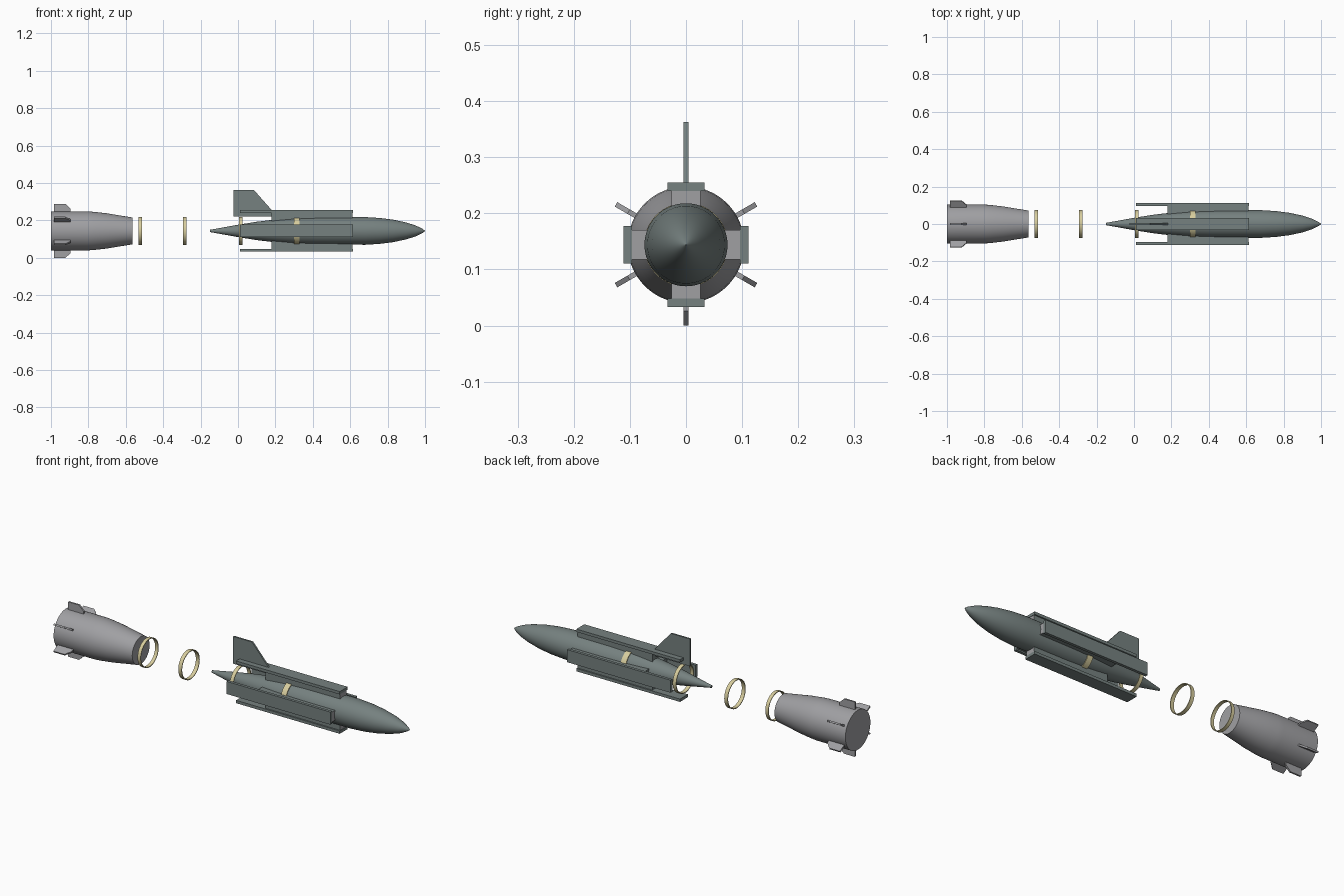
import bpy, bmesh
from math import cos, sin, pi, radians
from mathutils import Matrix, Vector

AXIS_Z = 0.144

cube = bpy.data.objects.get("Cube")
if cube:
    bpy.data.objects.remove(cube, do_unlink=True)


def material(name, rgb):
    mat = bpy.data.materials.new(name)
    mat.use_nodes = True
    mat.diffuse_color = (*rgb, 1)
    mat.node_tree.nodes["Principled BSDF"].inputs["Base Color"].default_value = (*rgb, 1)
    return mat


GREEN = material("grey green", (0.18, 0.22, 0.215))
GREY = material("light grey", (0.35, 0.35, 0.365))
CREAM = material("cream", (0.68, 0.61, 0.34))


def finish(name, bm, mats, angle=0, smooth=False):
    """Turn about the long axis, lift to axis height and link."""
    bmesh.ops.recalc_face_normals(bm, faces=bm.faces)
    turn = Matrix.Translation((0, 0, AXIS_Z)) @ Matrix.Rotation(radians(angle), 4, 'X')
    bmesh.ops.transform(bm, matrix=turn, verts=bm.verts)
    mesh = bpy.data.meshes.new(name)
    bm.to_mesh(mesh)
    bm.free()
    obj = bpy.data.objects.new(name, mesh)
    bpy.context.collection.objects.link(obj)
    for mat in mats:
        mesh.materials.append(mat)
    if smooth:
        bpy.ops.object.select_all(action='DESELECT')
        obj.select_set(True)
        bpy.context.view_layer.objects.active = obj
        bpy.ops.object.shade_smooth_by_angle(angle=radians(30))
    return obj


def lathe(name, profile, mat, closed=False, sides=64):
    """Spin (x, radius) points about the x axis."""
    bm = bmesh.new()
    rings = []
    for x, r in profile:
        rings.append([bm.verts.new((x, r * cos(2 * pi * i / sides), r * sin(2 * pi * i / sides)))
                      for i in range(sides)])
    pairs = list(zip(rings, rings[1:]))
    if closed:
        pairs.append((rings[-1], rings[0]))
    else:
        bm.faces.new(rings[0])
        bm.faces.new(rings[-1])
    for a, b in pairs:
        for i in range(sides):
            j = (i + 1) % sides
            bm.faces.new((a[i], a[j], b[j], b[i]))
    return finish(name, bm, [mat], smooth=True)


def box(name, low, high, mats, angle):
    bm = bmesh.new()
    bmesh.ops.create_cube(bm, size=1)
    low, high = Vector(low), Vector(high)
    for v in bm.verts:
        v.co = (low + high) / 2 + v.co * (high - low)
    bm.normal_update()
    # leading end takes the second colour when there is one
    for f in bm.faces:
        if f.normal.x > 0.5:
            f.material_index = len(mats) - 1
    return finish(name, bm, mats, angle)


def fin(name, outline, thickness, mat, angle=0):
    """Flat fin from (x, radius) points, standing on the axis."""
    bm = bmesh.new()
    face = bm.faces.new([bm.verts.new((x, -thickness / 2, r)) for x, r in outline])
    side = bmesh.ops.extrude_face_region(bm, geom=[face])["geom"]
    bmesh.ops.translate(bm, vec=(0, thickness, 0),
                        verts=[g for g in side if isinstance(g, bmesh.types.BMVert)])
    return finish(name, bm, [mat], angle)


# Main body with pointed nose and tapering tail
lathe("main_body", [(-0.15, 0.006), (-0.1, 0.015), (0, 0.033), (0.1, 0.049), (0.2, 0.061),
                    (0.3, 0.069), (0.42, 0.073), (0.68, 0.074), (0.76, 0.069), (0.83, 0.06),
                    (0.9, 0.045), (0.95, 0.029), (0.985, 0.012), (1.0, 0.001)], GREEN)

# Four side plates on their pylons
for i, side in enumerate(("top", "right", "bottom", "left")):
    box(side + "_pylon", (0.178, -0.026, 0.04), (0.613, 0.026, 0.098), [GREEN, GREY], 90 * i)
    box(side + "_plate", (0.012, -0.033, 0.096), (0.615, 0.033, 0.111), [GREEN], 90 * i)

# Upright tail fin
fin("tail_fin", [(-0.025, 0.076), (0.19, 0.076), (0.185, 0.106), (0.085, 0.219), (-0.025, 0.219)],
    0.009, GREEN)

# Cream bands, two loose and two around the body
for name, x, half in (("rear_loose_band", -0.523, 0.009), ("front_loose_band", -0.285, 0.01),
                      ("tail_band", 0.015, 0.01), ("middle_band", 0.315, 0.015)):
    lathe(name, [(x - half, 0.075), (x + half, 0.075), (x + half, 0.071), (x - half, 0.071)],
          CREAM, closed=True)

# Separate booster with six small fins
lathe("booster", [(-1.0, 0.104), (-0.8, 0.104), (-0.77, 0.102), (-0.7, 0.094),
                  (-0.64, 0.084), (-0.565, 0.072)], GREY)
for i in range(6):
    fin(f"booster_fin_{i + 1}", [(-0.985, 0.09), (-0.895, 0.09), (-0.895, 0.118),
                                 (-0.922, 0.144), (-0.985, 0.144)], 0.009, GREY, 60 * i)
